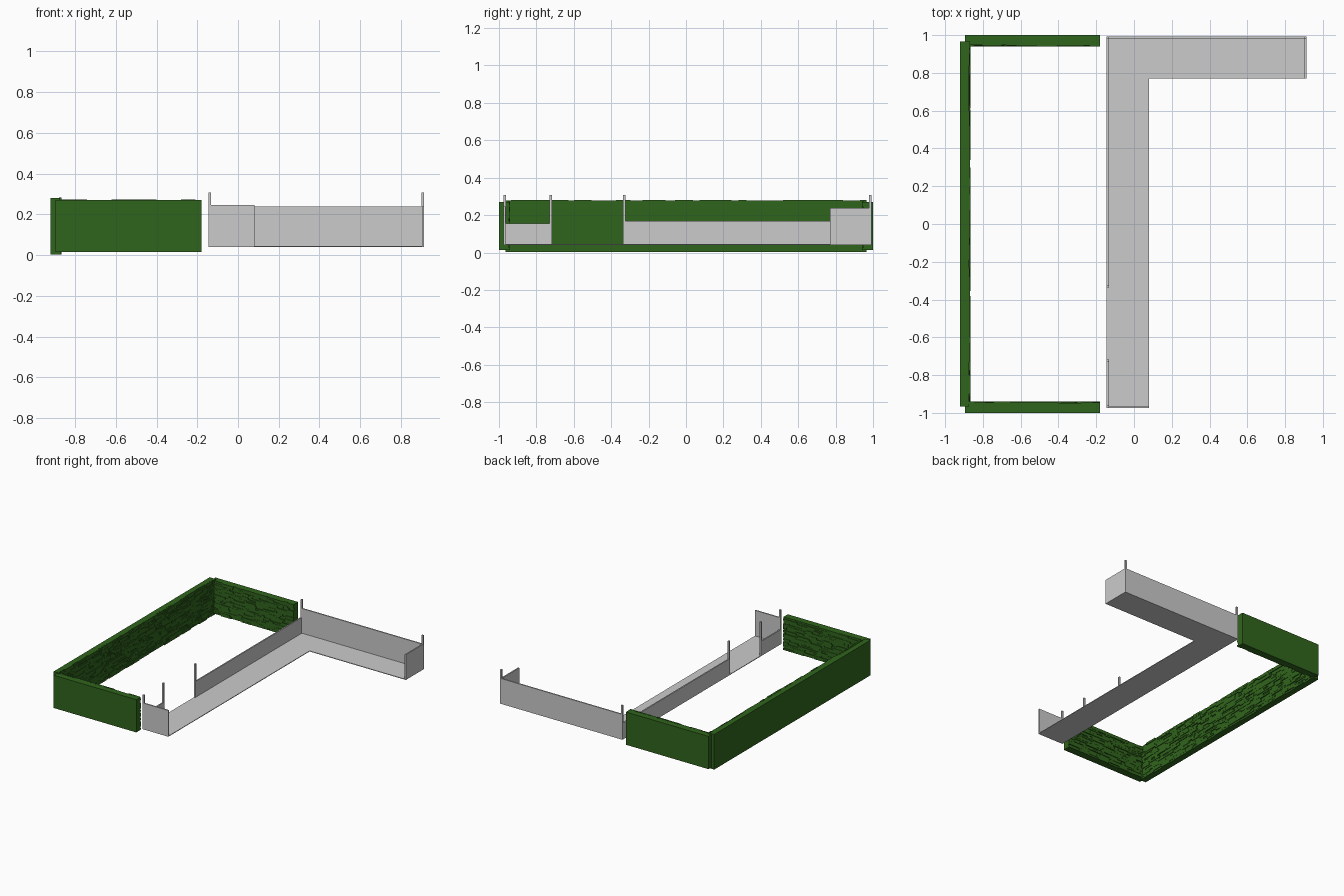
import bpy, bmesh, random
from mathutils import Matrix, Vector

if "Cube" in bpy.data.objects:
    bpy.data.objects.remove(bpy.data.objects["Cube"])

random.seed(7)

green = bpy.data.materials.new("hedge_green")
green.diffuse_color = (0.03, 0.13, 0.012, 1)
green.use_nodes = True
green.node_tree.nodes["Principled BSDF"].inputs["Base Color"].default_value = green.diffuse_color


def add_box(bm, lo, hi):
    lo, hi = Vector(lo), Vector(hi)
    size = hi - lo
    m = Matrix.Translation((lo + hi) / 2) @ Matrix.Diagonal((*size, 1))
    bmesh.ops.create_cube(bm, size=1, matrix=m)


def finish(bm, name, mat=None):
    me = bpy.data.meshes.new(name)
    bm.to_mesh(me)
    bm.free()
    ob = bpy.data.objects.new(name, me)
    bpy.context.collection.objects.link(ob)
    if mat:
        me.materials.append(mat)
    return ob


def box(name, lo, hi):
    bm = bmesh.new()
    add_box(bm, lo, hi)
    return finish(bm, name)


def hedge(name, length, thick, z0, z1, matrix, rows=20):
    """Flat outer slab at local y=0, ragged layered strips facing +y."""
    bm = bmesh.new()
    core = thick - 0.011
    add_box(bm, (0, 0, z0), (length, core, z1))
    h = (z1 - z0) / rows
    for r in range(rows):
        x = 0
        while x < length:
            end = min(x + random.uniform(0.025, 0.11), length)
            if length - end < 0.02:
                end = length
            depth = random.choice((0.003, 0.006, 0.008, 0.009, 0.01, 0.011))
            top = z0 + (r + 1) * h
            if r == rows - 1:
                top += random.uniform(-0.002, 0.003)
            add_box(bm, (x, core - 0.002, z0 + r * h), (end, core + depth, top))
            x = end
    bmesh.ops.transform(bm, matrix=matrix, verts=bm.verts)
    bmesh.ops.recalc_face_normals(bm, faces=bm.faces)
    return finish(bm, name, green)


# Hedges: one long side and two short returns
hedge("hedge_long", 1.93, 0.054, 0.004, 0.279,
      Matrix.Translation((-0.92, 0.965, 0)) @ Matrix.Rotation(-1.5707963, 4, 'Z'))
hedge("hedge_front", 0.715, 0.06, 0.014, 0.27, Matrix.Translation((-0.895, -1, 0)))
hedge("hedge_back", 0.715, 0.06, 0.014, 0.27,
      Matrix.Translation((-0.18, 1, 0)) @ Matrix.Rotation(3.1415927, 4, 'Z'))

# L-shaped floor
X0, X1, X2 = -0.145, 0.08, 0.913
Y0, Y1, Y2 = -0.975, 0.77, 0.992
Z, T = 0.04, 0.01
bm = bmesh.new()
outline = [(X0, Y0), (X1, Y0), (X1, Y1), (X2, Y1), (X2, Y2), (X0, Y2)]
face = bm.faces.new([bm.verts.new((x, y, Z)) for x, y in outline])
up = bmesh.ops.extrude_face_region(bm, geom=[face])["geom"]
bmesh.ops.translate(bm, vec=(0, 0, 0.005),
                    verts=[v for v in up if isinstance(v, bmesh.types.BMVert)])
bmesh.ops.recalc_face_normals(bm, faces=bm.faces)
finish(bm, "floor")

# Low walls, with a gap on the long side
box("front_wall", (X0, Y0, Z), (X1, Y0 + T, 0.245))
box("side_wall_short", (X0, Y0, Z), (X0 + T, -0.72, 0.155))
box("side_wall_long", (X0, -0.335, Z), (X0 + T, Y2, 0.168))
box("back_wall", (X0, Y2 - T, Z), (X2, Y2, 0.238))
box("end_wall", (X2 - T, Y1, Z), (X2, Y2, 0.238))

# Posts at corners and on both sides of the gap
P = 0.013
for name, x, y in [("front", X0, Y0), ("gap_front", X0, -0.73), ("gap_back", X0, -0.336),
                   ("corner", X0, Y2 - P), ("end", X2 - P, Y2 - P)]:
    box("post_" + name, (x, y, Z), (x + P, y + P, 0.307))
